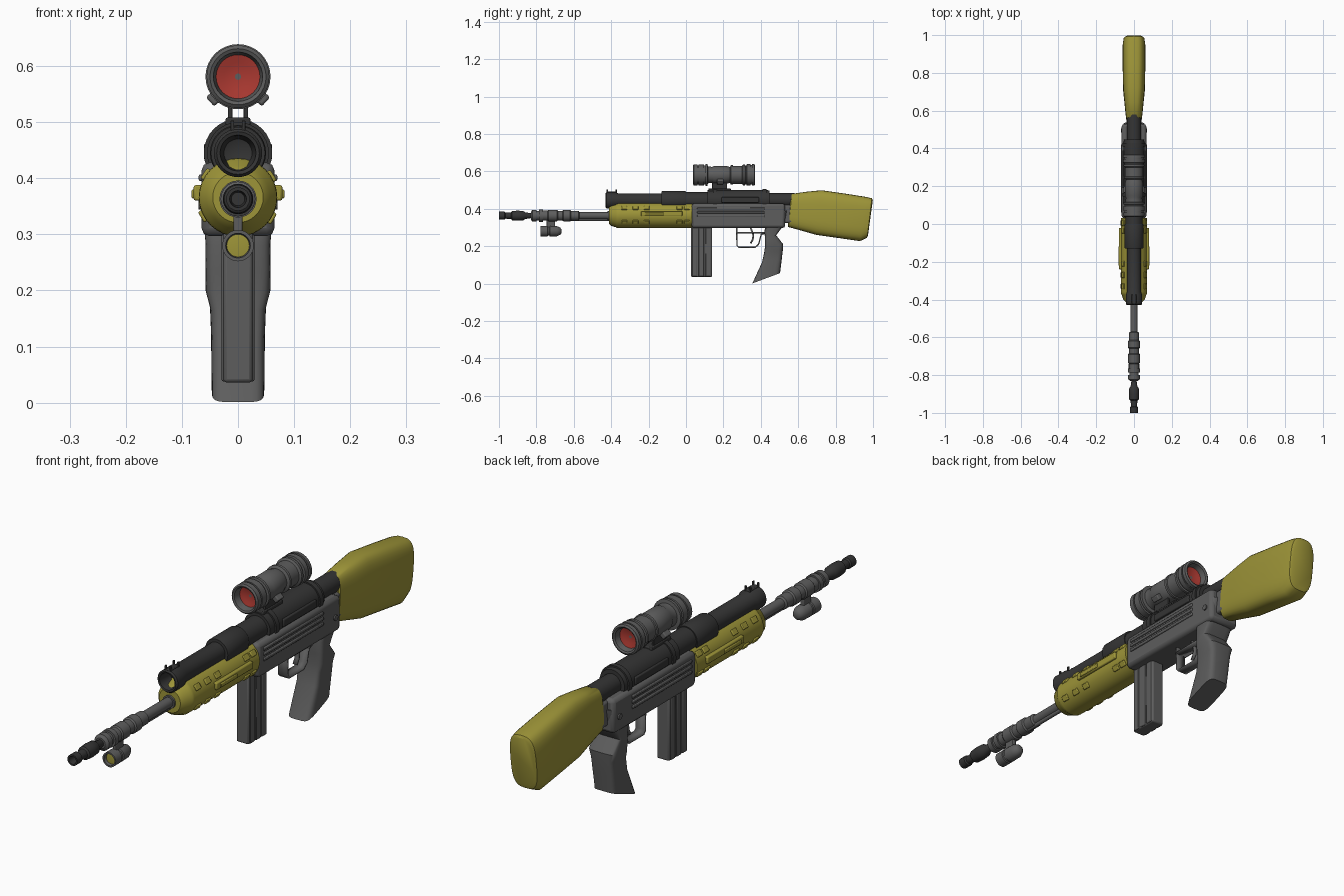
import bpy, bmesh, math
from mathutils import Vector, Matrix

if "Cube" in bpy.data.objects:
    bpy.data.objects.remove(bpy.data.objects["Cube"])


def material(name, rgb):
    m = bpy.data.materials.new(name)
    m.diffuse_color = (*rgb, 1)
    m.use_nodes = True
    m.node_tree.nodes["Principled BSDF"].inputs["Base Color"].default_value = m.diffuse_color
    return m


YELLOW = material("yellow", (0.34, 0.30, 0.04))
BLACK = material("black", (0.035, 0.035, 0.035))
GREY = material("grey", (0.11, 0.11, 0.11))
RED = material("red", (0.40, 0.04, 0.03))


def finish(name, bm, mat, bevel=0):
    bmesh.ops.remove_doubles(bm, verts=bm.verts, dist=1e-5)
    bmesh.ops.recalc_face_normals(bm, faces=bm.faces)
    me = bpy.data.meshes.new(name)
    bm.to_mesh(me)
    bm.free()
    me.materials.append(mat)
    ob = bpy.data.objects.new(name, me)
    bpy.context.collection.objects.link(ob)
    if bevel:
        mod = ob.modifiers.new("bevel", 'BEVEL')
        mod.width, mod.segments = bevel, 2
    return ob


def skin(bm, rings):
    vs = [[bm.verts.new(p) for p in r] for r in rings]
    n = len(vs[0])
    for a, b in zip(vs, vs[1:]):
        for i in range(n):
            bm.faces.new((a[i], a[(i + 1) % n], b[(i + 1) % n], b[i]))
    return vs


def lathe(name, profile, z, mat, seg=28):
    """Turned part along y: profile of (y, radius)."""
    bm = bmesh.new()
    ang = [math.tau * i / seg for i in range(seg)]
    skin(bm, [[(r * math.cos(a), y, z + r * math.sin(a)) for a in ang] for y, r in profile])
    bmesh.ops.dissolve_degenerate(bm, dist=1e-5, edges=bm.edges)
    return finish(name, bm, mat)


def loft(name, sections, mat, power=0.5, seg=28):
    """Rounded-box sections, each (y1, z1, y2, z2, half width)."""
    bm = bmesh.new()
    rings = []
    soft = lambda v: math.copysign(abs(v) ** power, v) if abs(v) > 1e-6 else 0
    for y1, z1, y2, z2, w in sections:
        a, b = Vector((0, y1, z1)), Vector((0, y2, z2))
        rings.append([(a + b) / 2 + (b - a) / 2 * soft(math.sin(t)) + Vector((w * soft(math.cos(t)), 0, 0))
                      for t in (math.tau * i / seg for i in range(seg))])
    vs = skin(bm, rings)
    bm.faces.new(vs[0])
    bm.faces.new(vs[-1])
    return finish(name, bm, mat)


def box(name, x, y, z, mat, bevel=0.003, spin=0, pivot=(0, 0, 0)):
    """Box from ranges, optionally turned about the y axis through pivot."""
    bm = bmesh.new()
    bmesh.ops.create_cube(bm, size=1)
    for v in bm.verts:
        v.co = [r[0] + (c + 0.5) * (r[1] - r[0]) for r, c in zip((x, y, z), v.co)]
    if spin:
        bmesh.ops.rotate(bm, verts=bm.verts, cent=pivot, matrix=Matrix.Rotation(-spin, 3, 'Y'))
    return finish(name, bm, mat, bevel)


def strip(name, path, w, t, mat):
    """Flat band following a (y, z) path."""
    bm = bmesh.new()
    vs = [[bm.verts.new((s * w, y, z)) for s in (-1, 1)] for y, z in path]
    for a, b in zip(vs, vs[1:]):
        bm.faces.new((a[0], a[1], b[1], b[0]))
    ob = finish(name, bm, mat)
    mod = ob.modifiers.new("thickness", 'SOLIDIFY')
    mod.thickness, mod.offset = t, 0
    return ob


BZ, TZ, SZ, LZ = 0.363, 0.445, 0.581, 0.28   # heights of barrel, upper tube, scope, lamp

# Muzzle and barrel
lathe("muzzle", [(-.96, 0), (-.96, .012), (-1, .015), (-1, .021), (-.97, .021), (-.965, .016), (-.935, .018),
                 (-.93, .025), (-.90, .027), (-.87, .025), (-.86, .018), (-.82, .012), (-.82, 0)], BZ, BLACK)
lathe("barrel", [(-.83, 0), (-.83, .02), (-.822, .031), (-.80, .031), (-.80, .025), (-.785, .025), (-.785, .033),
                 (-.765, .033), (-.765, .027), (-.74, .027), (-.735, .031), (-.69, .031), (-.685, .026),
                 (-.66, .026), (-.655, .031), (-.62, .031), (-.615, .026), (-.575, .026), (-.57, .019),
                 (-.42, .019), (-.42, .025), (-.38, .025), (-.38, 0)], BZ, GREY)
lathe("under_barrel_rod", [(-.66, 0), (-.66, .008), (-.4, .008), (-.4, 0)], BZ - .021, GREY, 12)

# Lamp below the barrel
lathe("lamp_body", [(-.76, 0), (-.765, .02), (-.778, .022), (-.778, .028), (-.74, .028), (-.738, .024), (-.73, .024),
                    (-.728, .028), (-.69, .027), (-.672, .019), (-.666, .01), (-.666, 0)], LZ, GREY)
lathe("lamp_lens", [(-.768, 0), (-.766, .0205), (-.762, .0205), (-.762, 0)], LZ, YELLOW)
box("lamp_mount", (-.008, .008), (-.745, -.70), (.295, .345), GREY)

# Handguard with raised pads and side rails
lathe("handguard", [(-.412, 0), (-.412, .045), (-.40, .057), (-.375, .065), (-.37, .069), (-.36, .07),
                    (.032, .07), (.032, 0)], BZ + .003, YELLOW, 32)
for side in (-1, 1):
    for row in (34, -30):
        for y in (-.345, -.285, -.225, -.05, -.01):
            a = math.radians(row if side > 0 else 180 - row)
            box("handguard_pad", (.06, .075), (y, y + .03), (BZ - .01, BZ + .012), YELLOW, .003, a, (0, 0, BZ + .003))
    xs = sorted((side * .06, side * .079))
    box("handguard_rail", xs, (-.24, -.02), (.36, .388), YELLOW, .004)
    xs = sorted((side * .06, side * .083))
    box("handguard_rail_block", xs, (-.22, -.12), (.364, .38), YELLOW, .003)

# Upper tube with its sleeves and front sight
lathe("upper_tube", [(-.36, 0), (-.37, .025), (-.428, .032), (-.43, .038), (-.424, .043), (-.375, .043), (-.36, .037),
                     (-.13, .037), (-.13, .048), (-.125, .05), (-.005, .05), (0, .048), (0, .044), (.115, .044),
                     (.115, .055), (.145, .055), (.145, .061), (.165, .061), (.165, .056), (.41, .056),
                     (.41, .061), (.43, .061), (.43, .055), (.447, .053), (.447, .038), (.58, .038), (.58, 0)],
      TZ, BLACK, 32)
box("front_sight_base", (-.012, .012), (-.425, -.37), (.475, .491), BLACK)
for y in (-.425, -.378):
    for x in (-.01, .01):
        box("front_sight_ear", (x - .003, x + .003), (y, y + .008), (.48, .503), BLACK, .001)

# Receiver, with side ribs and pins
box("receiver", (-.065, .065), (.03, .53), (.297, .428), GREY, .014)
for side in (-1, 1):
    for z in (.355, .375, .395):
        box("receiver_rib", sorted((side * .055, side * .07)), (.06, .42), (z, z + .012), GREY, .003)
    box("sleeve_panel", sorted((side * .045, side * .061)), (.19, .39), (.432, .462), BLACK, .004)
    bm = bmesh.new()
    bmesh.ops.create_cone(bm, cap_ends=True, segments=14, radius1=.011, radius2=.011, depth=.01, matrix=
                          Matrix.Translation((side * .065, .495, .355)) @ Matrix.Rotation(math.pi / 2, 4, 'Y'))
    finish("receiver_pin", bm, GREY)
box("stock_joint", (-.04, .04), (.51, .58), (.325, .42), GREY, .008)

# Magazine
box("magazine", (-.026, .026), (.026, .14), (.036, .31), GREY, .006)
for side in (-1, 1):
    for y in (.032, .068, .104):
        box("magazine_rib", sorted((side * .02, side * .029)), (y, y + .028), (.038, .30), GREY, .003)

# Grip, trigger guard and trigger
loft("grip", [(.355, .001, .503, .056, .047), (.407, .115, .512, .13, .048), (.418, .165, .518, .18, .05),
              (.422, .195, .52, .21, .058), (.422, .235, .482, .258, .058), (.42, .28, .51, .295, .058),
              (.425, .32, .53, .335, .062), (.45, .38, .54, .39, .06)], GREY, .42)
strip("trigger_guard", [(.272, .30), (.272, .205), (.282, .194), (.37, .194), (.388, .21), (.402, .262), (.43, .272)],
      .02, .007, GREY)
strip("trigger_guard_plate", [(.27, .272), (.43, .272)], .022, .008, GREY)
strip("trigger", [(.345, .30), (.36, .26), (.357, .235), (.345, .215)], .008, .009, GREY)

# Shoulder stock
loft("stock", [(.545, .305, .56, .475, .036), (.548, .302, .566, .48, .042), (.625, .281, .645, .491, .05),
               (.698, .26, .725, .499, .058), (.82, .243, .85, .481, .06), (.93, .227, .965, .463, .06),
               (.968, .245, .994, .456, .055), (.973, .258, .999, .447, .046)], YELLOW, .62, 32)

# Scope, lenses, mount and knobs
lathe("scope_body", [(.075, 0), (.072, .038), (.04, .044), (.037, .05), (.042, .056), (.062, .056), (.062, .05),
                     (.068, .05), (.068, .056), (.095, .056), (.097, .05), (.103, .05), (.105, .058), (.115, .058),
                     (.117, .045), (.14, .043), (.15, .048), (.215, .048), (.235, .042), (.24, .052), (.25, .052),
                     (.252, .048), (.30, .048), (.305, .056), (.315, .056), (.317, .05), (.323, .05), (.325, .057),
                     (.345, .057), (.345, .052), (.352, .052), (.352, .058), (.366, .057), (.37, .05),
                     (.366, .044), (.338, .038), (.335, 0)], SZ, GREY, 32)
for name, edge, mid in (("front_lens", .066, .08), ("rear_lens", .344, .33)):
    lathe(name, [(mid - (mid - edge) * .3, 0), (edge + (mid - edge) * .3, .025), (edge, .0395),
                 (mid, .0385), (mid, 0)], SZ, RED, 32)
for x in (-.014, .014):
    box("scope_mount", (x - .004, x + .004), (.14, .22), (.49, .545), BLACK, .001)
box("scope_mount_base", (-.022, .022), (.12, .24), (.49, .508), BLACK)
for deg in (-42, 222):
    box("scope_knob", (.035, .067), (.165, .20), (SZ - .011, SZ + .011), GREY, .004, math.radians(deg), (0, 0, SZ))

# Smooth shading with sharp edges kept
bpy.ops.object.select_all(action='SELECT')
bpy.context.view_layer.objects.active = bpy.context.collection.objects[0]
bpy.ops.object.shade_smooth_by_angle(angle=math.radians(35))
